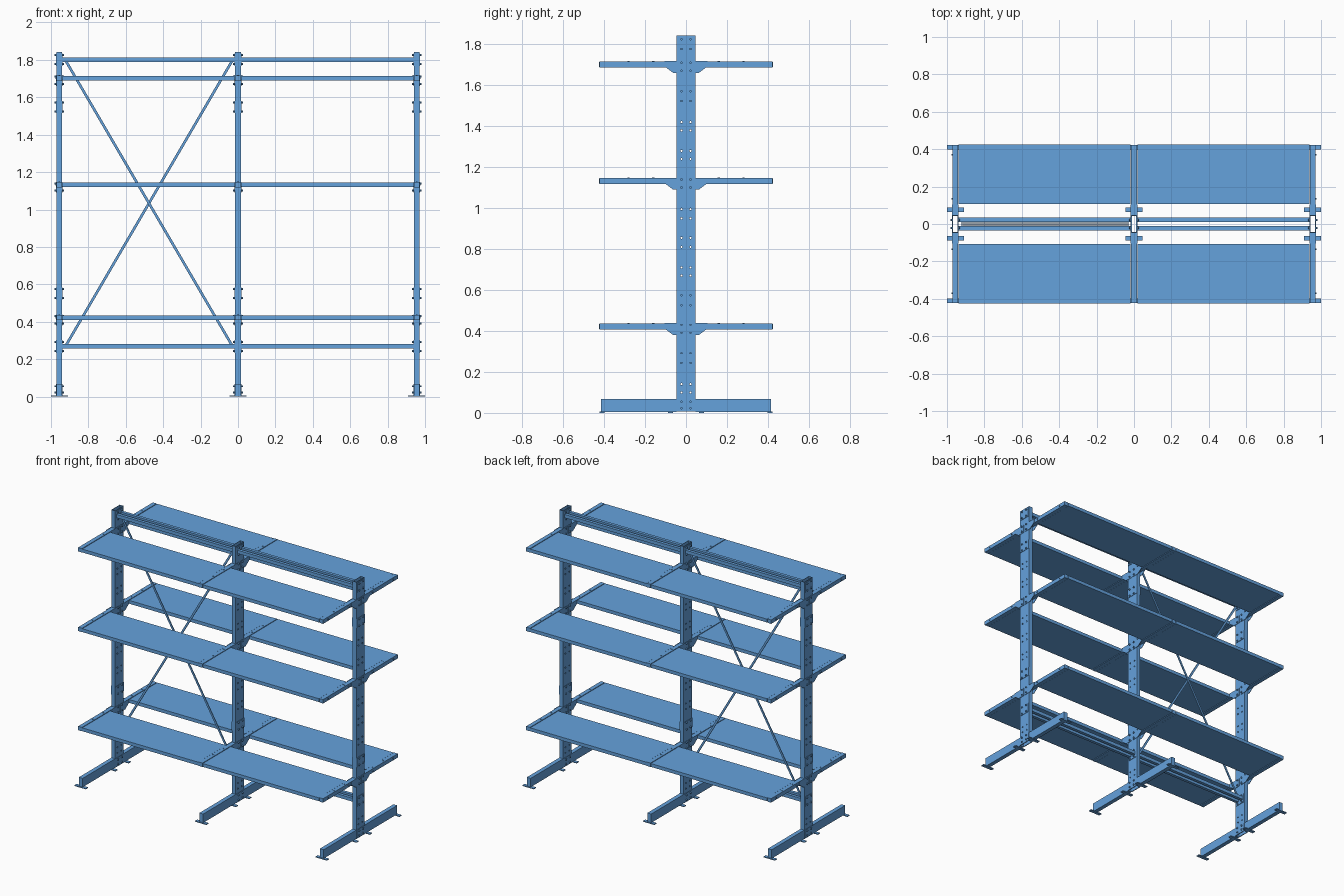
import bpy, bmesh, math
from mathutils import Matrix, Vector

if "Cube" in bpy.data.objects:
    bpy.data.objects.remove(bpy.data.objects["Cube"])

parts = {}


def mesh(name):
    if name not in parts:
        parts[name] = bmesh.new()
    return parts[name]


def box(name, x, y, z):
    """Box from (min, max) ranges."""
    c = [(a + b) / 2 for a, b in (x, y, z)]
    s = [abs(b - a) for a, b in (x, y, z)]
    bmesh.ops.create_cube(mesh(name), size=1,
                          matrix=Matrix.Translation(c) @ Matrix.Diagonal((*s, 1)))


def prism(name, pts, vec):
    """Extrude a closed polygon along vec."""
    bm = mesh(name)
    f = bm.faces.new([bm.verts.new(p) for p in pts])
    r = bmesh.ops.extrude_face_region(bm, geom=[f], use_keep_orig=True)
    vs = [g for g in r["geom"] if isinstance(g, bmesh.types.BMVert)]
    bmesh.ops.translate(bm, verts=vs, vec=vec)


def rod(name, x, y, z, r, length, n, along_x=True):
    """Cylinder along x, or along z."""
    turn = Matrix.Rotation(math.pi / 2 if along_x else 0, 4, 'Y')
    bmesh.ops.create_cone(mesh(name), cap_ends=True, segments=n, radius1=r, radius2=r,
                          depth=length, matrix=Matrix.Translation((x, y, z)) @ turn)


POSTS = (-0.955, 0.0, 0.955)
BAYS = ((-0.937, -0.018), (0.018, 0.937))
SHELF_TOPS = (1.716, 1.146, 0.436)
BEAM_Z = (1.801, 0.268)
SPLICE_Z = (1.547, 0.55)
HOLE_Z = (1.42, 1.38, 1.28, 1.24, 0.995, 0.95, 0.855, 0.81, 0.71, 0.67, 0.14, 0.10)
W = 0.015       # half width of the posts
T = 0.003       # sheet thickness
GAP = 0.0006    # half gap between the two channels of a post

for px in POSTS:
    for s in (-1, 1):
        # channel halves of the upright, open toward the middle
        prof = [(-W, GAP), (-W, 0.047), (W, 0.047), (W, GAP),
                (W - T, GAP), (W - T, 0.047 - T), (-W + T, 0.047 - T), (-W + T, GAP)]
        prism("uprights", [(px + x, s * y, 0.006) for x, y in prof], (0, 0, 1.837))
        # base legs and foot plates
        box("base_legs", (px - W, px + W), (s * 0.047, s * 0.416), (0.005, 0.068))
        for fy in (0.075, 0.41):
            box("foot_plates", (px - 0.045, px + 0.045),
                (s * (fy - 0.012), s * (fy + 0.012)), (0, 0.006))
        # shelf arms, their top bolts and gussets
        for zt in SHELF_TOPS:
            box("shelf_arms", (px - W, px + W), (s * 0.047, s * 0.423), (zt - 0.028, zt))
            for by in (0.16, 0.28):
                rod("bolts", px, s * by, zt + 0.001, 0.005, 0.003, 6, False)
            g = [(0.006, zt + 0.002), (0.105, zt + 0.002), (0.105, zt - 0.024),
                 (0.062, zt - 0.056), (0.006, zt - 0.056)]
            for e in (-1, 1):
                prism("gussets", [(px + e * W, s * y, z) for y, z in g], (e * T, 0, 0))
                for bz in (zt - 0.006, zt - 0.045):
                    rod("bolts", px + e * 0.0215, s * 0.022, bz, 0.006, 0.008, 6)
        # outer arm bolts, only where no shelf covers them
        if px:
            e = 1 if px > 0 else -1
            for zt in SHELF_TOPS:
                for by in (0.135, 0.37):
                    rod("bolts", px + e * 0.0175, s * by, zt - 0.014, 0.005, 0.006, 6)
        # bolts at the splices, beam ends and base
        for e in (-1, 1):
            for z in [c + d for c in SPLICE_Z + BEAM_Z for d in (-0.024, 0.024)] + [0.022, 0.055]:
                rod("bolts", px + e * 0.0215, s * 0.022, z, 0.006, 0.008, 6)
    # splice, beam end and base joint plates on both sides of each post
    for e in (-1, 1):
        side = (px + e * W, px + e * (W + T))
        for z in SPLICE_Z:
            box("splice_plates", side, (-0.046, 0.046), (z - 0.032, z + 0.032))
        for z in BEAM_Z:
            box("beam_end_plates", side, (-0.04, 0.04), (z - 0.034, z + 0.034))
        box("base_joint_plates", side, (-0.046, 0.046), (0.006, 0.068))

for x0, x1 in BAYS:
    for s in (-1, 1):
        # shelf boards
        for zt in SHELF_TOPS:
            box("shelves", (x0, x1), (s * 0.107, s * 0.424), (zt - 0.026, zt - 0.002))
        # top and bottom tie beams
        for z in BEAM_Z:
            box("tie_beams", (x0, x1), (s * 0.012, s * 0.034), (z - 0.012, z + 0.012))

# crossed flat braces in the left bay
for s in (-1, 1):
    xm, hx = -0.476, 0.443
    a = Vector((xm - s * hx, s * 0.005, 0.275))
    b = Vector((xm + s * hx, s * 0.005, 1.792))
    d = b - a
    n = Vector((-d.z, 0, d.x)).normalized() * 0.007
    h = Vector((0, 0.003, 0))
    prism("cross_braces", [a - n - h, a + n - h, b + n - h, b - n - h], h * 2)

# hole cutter running through all the uprights
for z in HOLE_Z:
    for s in (-1, 1):
        rod("hole_cutter", 0, s * 0.022, z, 0.005, 2.2, 10)

# blue paint on every part
paint = bpy.data.materials.new("blue_paint")
paint.diffuse_color = (0.13, 0.36, 0.72, 1)
paint.use_nodes = True
paint.node_tree.nodes["Principled BSDF"].inputs["Base Color"].default_value = paint.diffuse_color

objs = {}
for name, bm in parts.items():
    bmesh.ops.recalc_face_normals(bm, faces=bm.faces[:])
    me = bpy.data.meshes.new(name)
    bm.to_mesh(me)
    bm.free()
    me.materials.append(paint)
    objs[name] = bpy.data.objects.new(name, me)
    bpy.context.collection.objects.link(objs[name])

cut = objs["hole_cutter"]
cut.hide_render = True
cut.display_type = 'WIRE'
mod = objs["uprights"].modifiers.new("bolt_holes", 'BOOLEAN')
mod.operation = 'DIFFERENCE'
mod.solver = 'EXACT'
mod.object = cut
